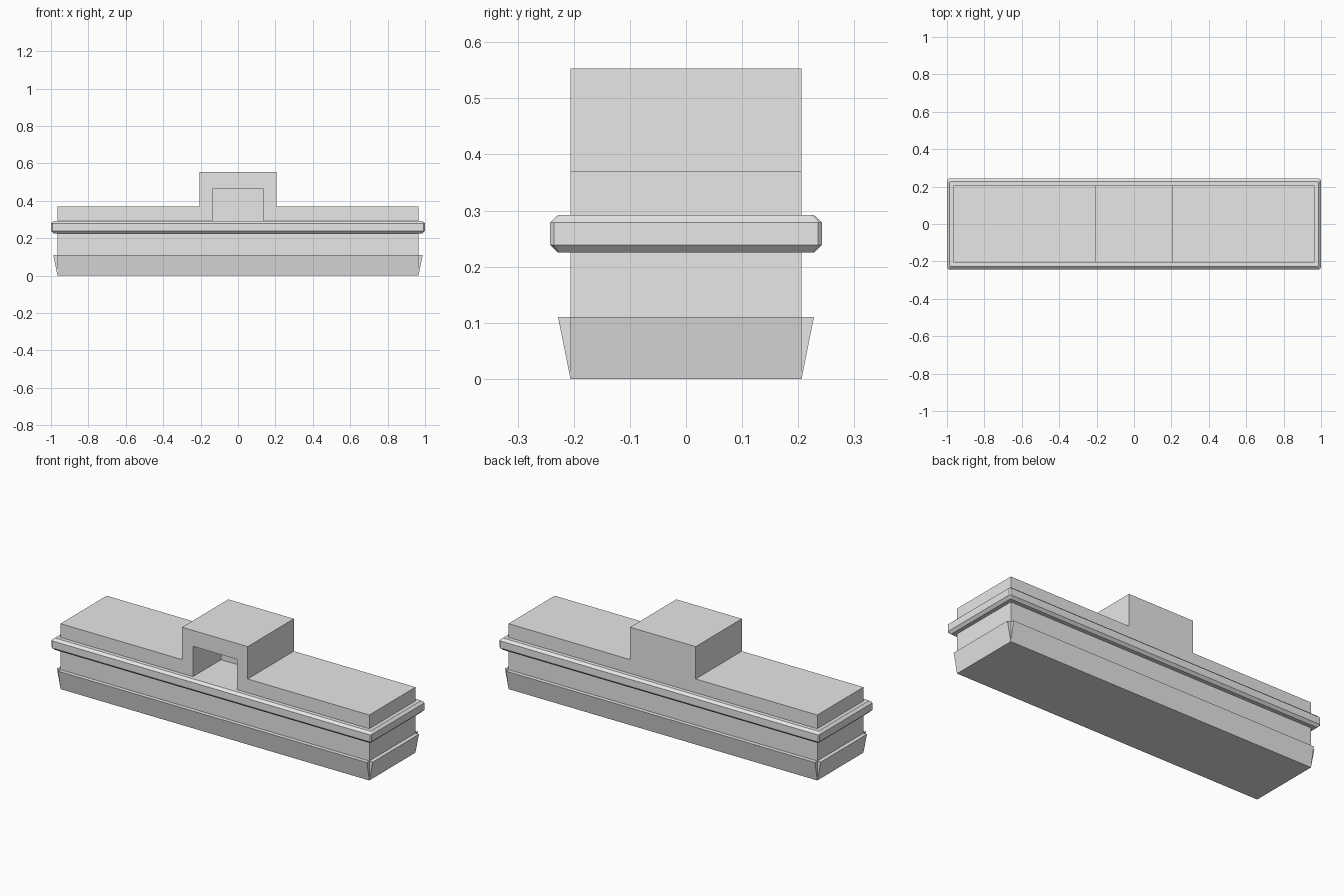
import bpy
import bmesh

old = bpy.data.objects.get("Cube")
if old:
    bpy.data.objects.remove(old, do_unlink=True)

HX, HY = 0.965, 0.206   # half size of the main body

stone = bpy.data.materials.new("light_grey_stone")
stone.use_nodes = True
grey = (0.8, 0.8, 0.8, 1)
stone.diffuse_color = grey
stone.node_tree.nodes["Principled BSDF"].inputs["Base Color"].default_value = grey


def finish(name, bm):
    bmesh.ops.recalc_face_normals(bm, faces=bm.faces)
    mesh = bpy.data.meshes.new(name)
    bm.to_mesh(mesh)
    bm.free()
    mesh.materials.append(stone)
    obj = bpy.data.objects.new(name, mesh)
    bpy.context.collection.objects.link(obj)
    return obj


def prism(name, points, offset):
    """Extrude a closed outline by an offset vector."""
    bm = bmesh.new()
    face = bm.faces.new([bm.verts.new(p) for p in points])
    new = bmesh.ops.extrude_face_region(bm, geom=[face])["geom"]
    bmesh.ops.translate(bm, vec=offset,
                        verts=[v for v in new if isinstance(v, bmesh.types.BMVert)])
    return finish(name, bm)


# Main body with the raised centre block, as one stepped outline
half = [(HX, 0), (HX, 0.37), (0.205, 0.37), (0.205, 0.553)]
outline = half + [(-x, z) for x, z in reversed(half)]
body = prism("body", [(x, -HY, z) for x, z in outline], (0, 2 * HY, 0))

# Niche in the front of the centre block
niche = [(-0.137, 0.28), (0.137, 0.28), (0.137, 0.463), (-0.137, 0.463)]
cutter = prism("niche_cutter", [(x, -HY - 0.1, z) for x, z in niche], (0, 0.35, 0))
cutter.hide_render = True
cutter.display_type = 'WIRE'
cut = body.modifiers.new("niche", 'BOOLEAN')
cut.operation = 'DIFFERENCE'
cut.solver = 'EXACT'
cut.object = cutter
bpy.context.view_layer.objects.active = body
bpy.ops.object.modifier_apply(modifier=cut.name)
bpy.data.objects.remove(cutter, do_unlink=True)


# Chamfered ledge around the body, lofted through clipped rectangles
def ring(bm, inset, corner, z):
    x, y = 1 - inset, 0.242 - inset
    pts = [(x, y - corner), (x - corner, y), (corner - x, y), (-x, y - corner),
           (-x, corner - y), (corner - x, -y), (x - corner, -y), (x, corner - y)]
    return [bm.verts.new((px, py, z)) for px, py in pts]


bm = bmesh.new()
levels = [(0.014, 0.004, 0.225), (0, 0.007, 0.239),
          (0, 0.007, 0.279), (0.014, 0.004, 0.292)]
rings = [ring(bm, *level) for level in levels]
for low, high in zip(rings, rings[1:]):
    for i in range(len(low)):
        j = (i + 1) % len(low)
        bm.faces.new((low[i], low[j], high[j], high[i]))
bm.faces.new(rings[0])
bm.faces.new(rings[-1])
finish("ledge", bm)

# Flared skirting: one wedge per side, leaving open notches at the corners
TOP, FLARE = 0.11, 0.022
for side, s in (("left", 1), ("right", -1)):
    section = [(s * HX, 0), (s * (HX + FLARE), TOP), (s * (HX - 0.01), TOP)]
    prism(side + "_skirting", [(x, -HY, z) for x, z in section], (0, 2 * HY, 0))
for side, s in (("back", 1), ("front", -1)):
    section = [(s * HY, 0), (s * (HY + FLARE), TOP), (s * (HY - 0.01), TOP)]
    prism(side + "_skirting", [(-HX, y, z) for y, z in section], (2 * HX, 0, 0))
